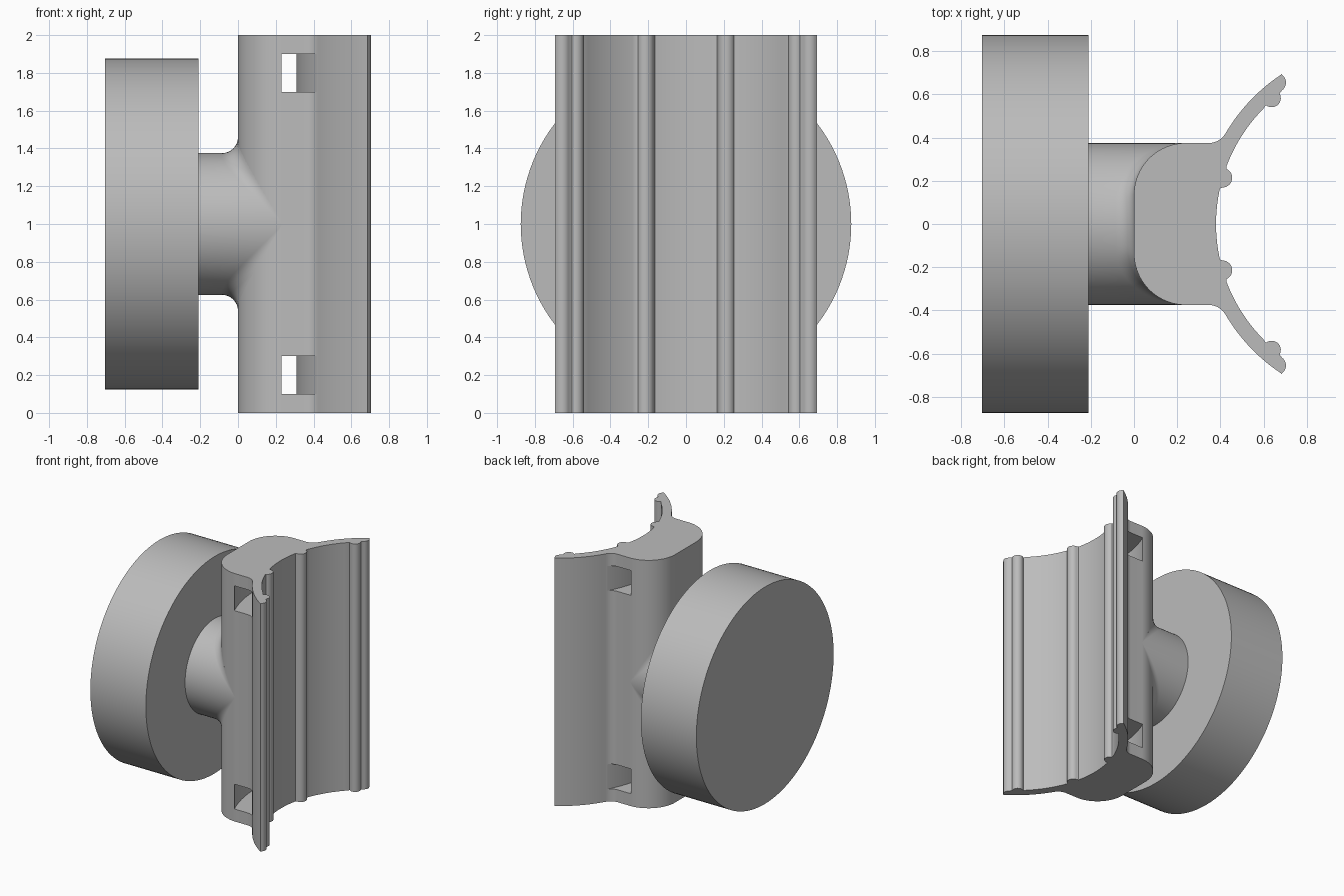
import bpy, bmesh
from math import sin, cos, pi, sqrt, radians
from mathutils import Vector, Matrix

cube = bpy.data.objects.get("Cube")
if cube:
    bpy.data.objects.remove(cube, do_unlink=True)

grey = bpy.data.materials.new("plain grey")
grey.use_nodes = True
colour = (0.5, 0.5, 0.5, 1)
grey.diffuse_color = colour
grey.node_tree.nodes["Principled BSDF"].inputs["Base Color"].default_value = colour

CRADLE = 1.14      # x of the cradle arc centre
HALF = 0.375       # half width of the body and radius of the stem
CORNER = 0.24      # rounding of the body's back corners
FILLET = 0.085     # blend between stem and body


def arc(cx, cy, r, start, end, n):
    """Points on an arc, angles in degrees."""
    angles = [radians(start + (end - start) * i / n) for i in range(n + 1)]
    return [(cx + r * cos(a), cy + r * sin(a)) for a in angles]


def finish(name, bm):
    bmesh.ops.recalc_face_normals(bm, faces=bm.faces)
    mesh = bpy.data.meshes.new(name)
    bm.to_mesh(mesh)
    bm.free()
    mesh.materials.append(grey)
    obj = bpy.data.objects.new(name, mesh)
    bpy.context.collection.objects.link(obj)
    return obj


def smooth(obj):
    bpy.ops.object.select_all(action="DESELECT")
    obj.select_set(True)
    bpy.context.view_layer.objects.active = obj
    bpy.ops.object.shade_smooth_by_angle(angle=radians(30))


def extrude(name, outline, z0, z1):
    bm = bmesh.new()
    face = bm.faces.new([bm.verts.new((x, y, z0)) for x, y in outline])
    top = bmesh.ops.extrude_face_region(bm, geom=[face])["geom"]
    bmesh.ops.translate(bm, vec=(0, 0, z1 - z0),
                        verts=[v for v in top if isinstance(v, bmesh.types.BMVert)])
    return finish(name, bm)


# Cradle body: half outline from the back face round to the cradle centre
half = arc(CORNER, HALF - CORNER, CORNER, 180, 90, 24)
half += arc(0.346, 0.465, 0.09, -90, -30.4, 10)          # arm root
half += arc(CRADLE, 0, 0.83, 149, 123.2, 16)             # arm outside
half += arc(0.66, 0.655, 0.044, 52, -55, 10)             # tip
half += arc(0.638, 0.583, 0.042, 30, -130, 14)           # outer ridge
half += arc(CRADLE, 0, 0.76, 135.5, 159.6, 16)           # arm inside
half += arc(0.41, 0.214, 0.045, 65, -90, 14)             # inner ridge
half += arc(CRADLE, 0, 0.76, 167.5, 180, 8)              # cradle floor
outline = half + [(x, -y) for x, y in reversed(half[:-1])]
body = extrude("cradle_body", outline, 0, 2)

# Curved strap slots through the body
band = arc(CRADLE, 0, 0.984, 148, 212, 48) + arc(CRADLE, 0, 0.831, 212, 148, 48)
for name, z in (("lower_slot_cutter", 0.1), ("upper_slot_cutter", 1.7)):
    cutter = extrude(name, band, z, z + 0.2)
    cut = body.modifiers.new(name, "BOOLEAN")
    cut.operation = "DIFFERENCE"
    cut.solver = "EXACT"
    cut.object = cutter
    bpy.context.view_layer.objects.active = body
    bpy.ops.object.select_all(action="DESELECT")
    body.select_set(True)
    bpy.ops.object.modifier_apply(modifier=name)
    bpy.data.objects.remove(cutter, do_unlink=True)
smooth(body)

# Round stem, blended into the body by a rolling-ball fillet
bm = bmesh.new()
SIDES, STEPS = 96, 8
columns = []
for i in range(SIDES):
    a = 2 * pi * i / SIDES
    radial = Vector((0, cos(a), sin(a)))
    ball = radial * (HALF + FILLET)
    over = max(abs(ball.y) - (HALF - CORNER), 0)
    back = sqrt(max((CORNER + FILLET) ** 2 - over ** 2, 0))
    ball.x = CORNER - back
    side = 1 if ball.y > 0 else -1
    normal = Vector((-back, side * over, 0)).normalized()
    points = [Vector((-0.22, 0, 0)) + radial * HALF]
    for k in range(STEPS + 1):
        t = k / STEPS
        angle = radial.angle(normal)
        if angle < 0.001:
            way = radial
        else:
            way = (radial * sin((1 - t) * angle) + normal * sin(t * angle)) / sin(angle)
        points.append(ball - way * FILLET)
    points.append(points[-1] - normal * 0.004)
    columns.append([bm.verts.new(p + Vector((0, 0, 1))) for p in points])
for a, b in zip(columns, columns[1:] + columns[:1]):
    for k in range(len(a) - 1):
        bm.faces.new((a[k], b[k], b[k + 1], a[k + 1]))
bmesh.ops.remove_doubles(bm, verts=bm.verts, dist=0.0001)
smooth(finish("stem", bm))

# Large round disc
bm = bmesh.new()
bmesh.ops.create_cone(bm, cap_ends=True, segments=128, radius1=0.875, radius2=0.875,
                      depth=0.495,
                      matrix=Matrix.Translation((-0.4575, 0, 1)) @ Matrix.Rotation(pi / 2, 4, "Y"))
smooth(finish("disc", bm))
